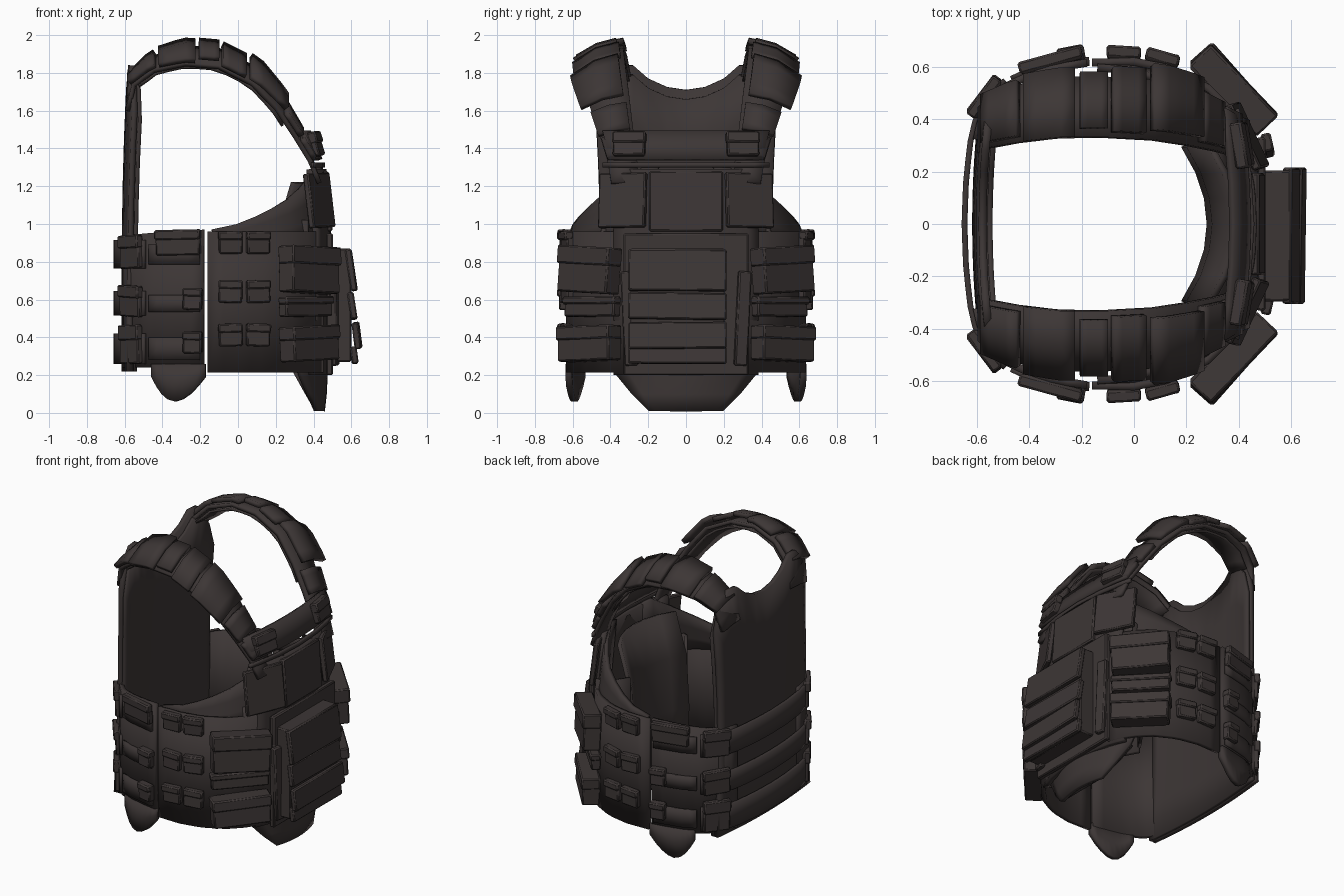
import bpy, bmesh, math, random
from mathutils import Vector, Matrix

if "Cube" in bpy.data.objects:
    bpy.data.objects.remove(bpy.data.objects["Cube"])

random.seed(4)
fabric = bpy.data.materials.new("dark brown grey fabric")
fabric.diffuse_color = (0.046, 0.037, 0.036, 1)
fabric.use_nodes = True
fabric.node_tree.nodes["Principled BSDF"].inputs["Base Color"].default_value = fabric.diffuse_color

# Half outline of the torso seen from above: back centre -> side -> chest centre
OUT = [(-.625, 0), (-.62, .15), (-.605, .3), (-.575, .43), (-.5, .52), (-.38, .575), (-.2, .615),
       (0, .62), (.15, .59), (.28, .52), (.38, .42), (.44, .28), (.465, .14), (.47, 0)]


def lerp(a, b, f):
    return a + (b - a) * f


def curve(pts, t):
    """Linear interpolation in a list of tuples, t counted in list steps."""
    i = min(max(int(t), 0), len(pts) - 2)
    return [lerp(a, b, t - i) for a, b in zip(pts[i], pts[i + 1])]


def ring(t, off=0):
    """Point on the torso outline pushed outward, and its outward direction."""
    x, y = curve(OUT, t)
    a, b = curve(OUT, max(t - .5, 0)), curve(OUT, min(t + .5, 13))
    n = Vector((-(b[1] - a[1]), b[0] - a[0])).normalized()
    return x + n.x * off, (y + n.y * off) if 0 < t < 13 else 0, n


def t_at(x):
    for i in range(13):
        if x <= OUT[i + 1][0]:
            return i + (x - OUT[i][0]) / (OUT[i + 1][0] - OUT[i][0])
    return 13


def finish(name, bm, thick=0, bevel=0, mirror=True):
    bmesh.ops.recalc_face_normals(bm, faces=bm.faces)
    me = bpy.data.meshes.new(name)
    bm.to_mesh(me)
    bm.free()
    me.materials.append(fabric)
    ob = bpy.data.objects.new(name, me)
    bpy.context.collection.objects.link(ob)
    bpy.ops.object.select_all(action='DESELECT')
    ob.select_set(True)
    bpy.context.view_layer.objects.active = ob
    bpy.ops.object.shade_smooth_by_angle(angle=math.radians(28))
    if mirror:
        m = ob.modifiers.new("mirror", 'MIRROR')
        m.use_axis = (False, True, False)
    if thick:
        s = ob.modifiers.new("thickness", 'SOLIDIFY')
        s.thickness, s.offset = thick, 0
    if bevel:
        b = ob.modifiers.new("soft edges", 'BEVEL')
        b.width, b.segments = bevel, 1
    return ob


def sheet(name, rows, thick=.03, mirror=True):
    """Cloth panel lofted through rows of points."""
    bm = bmesh.new()
    g = [[bm.verts.new(p) for p in r] for r in rows]
    for r, s in zip(g, g[1:]):
        for i in range(len(r) - 1):
            bm.faces.new((r[i], r[i + 1], s[i + 1], s[i]))
    return finish(name, bm, thick, 0, mirror)


def wrap(name, t0, t1, z0, z1, off=0, thick=.03, n=10):
    """Band following the torso outline; z0 and z1 are numbers or functions of step 0..1."""
    f0 = z0 if callable(z0) else lambda f: z0
    f1 = z1 if callable(z1) else lambda f: z1
    P = [(i / n, ring(lerp(t0, t1, i / n), off)) for i in range(n + 1)]
    return sheet(name, [[(p[0], p[1], lerp(f0(f), f1(f), k)) for f, p in P] for k in (0, .5, 1)], thick)


def pouch(name, c, size, yaw, tilt=0, flap=.4, mirror=True, jitter=3):
    """Pouch with overlapping lid; local +y points outward before yaw (degrees)."""
    w, d, h = size
    bm = bmesh.new()
    parts = [((0, 0, 0), (w, d, h))]
    if flap:
        parts.append(((0, .008, h * (.5 - flap / 2) + .005), (w * 1.04, d + .006, h * flap)))
    for pos, s in parts:
        bmesh.ops.create_cube(bm, size=1, matrix=Matrix.Translation(pos) @ Matrix.Diagonal((*s, 1)))
    r = lambda: math.radians(random.uniform(-jitter, jitter))
    M = (Matrix.Translation(c) @ Matrix.Rotation(math.radians(yaw) + r(), 4, 'Z')
         @ Matrix.Rotation(math.radians(tilt) + r(), 4, 'X') @ Matrix.Rotation(r(), 4, 'Y'))
    bm.transform(M)
    return finish(name, bm, 0, min(.008, d * .2), mirror)


def ring_pouch(name, x, z, size, **kw):
    px, py, n = ring(t_at(x), size[1] / 2 + .008)
    pouch(name, (px, py, z), size, math.degrees(math.atan2(n.y, n.x)) - 90, **kw)


# Back panel with scooped neckline, and its inner padding
top = [(0, 1.71), (.1, 1.725), (.2, 1.77), (.28, 1.84), (.36, 1.84), (.43, 1.76), (.475, 1.6)]
for name, dx, drop, th in (("back_panel", .012, 0, .03), ("back_padding", .04, .05, .02)):
    rows = []
    for k in range(7):
        row = []
        for y, zt in top:
            x = -.615 + dx + .14 * y ** 2 + .025 * (k / 6) ** 3
            w = 1 + .04 * (1 - k / 6) - .06 * math.sin(math.pi * k / 6)
            row.append((x, y * w, lerp(.22, zt - drop, k / 6)))
        rows.append(row)
    sheet(name, rows, th)

# Waist belt in two pieces with a slit on each side
wrap("rear_waist_panel", t_at(-.6), t_at(-.18), lambda f: .24, lambda f: lerp(.93, .97, f))
wrap("front_waist_panel", t_at(-.16), 11, .215, .96, n=12)
for z, h in ((.84, .15), (.58, .13), (.34, .16)):
    wrap("back_band", 0, t_at(-.48), z - h / 2, z + h / 2, .022, .022, 8)
    wrap("side_band", t_at(-.46), t_at(-.2), z - h / 2 + .02, z + h / 2 - .02, .02, .018, 5)

# Hanging side tongue
wrap("side_tongue", t_at(-.45), t_at(-.17), lambda f: .06 + .13 * abs(2 * f - 1) ** 1.7, .26, .005, .035, 8)

# Small side pouches, rear corner pads and large front corner pouches
for z in (.9, .64, .41):
    for x in (-.04, .1):
        ring_pouch("small_side_pouch", x, z, (.125, .04, .115))
ring_pouch("side_top_pouch", -.31, .9, (.24, .04, .13))
for z in (.6, .37):
    ring_pouch("side_rear_loop", -.235, z, (.1, .05, .11))
for z, h in ((.85, .17), (.59, .16), (.36, .2)):
    ring_pouch("rear_corner_pad", -.545, z, (.17, .035, h))
yaw = -49
a = math.radians(yaw + 90)
for z, h, d in ((.755, .24, .11), (.56, .1, .06), (.365, .18, .11)):
    pouch("front_corner_pouch", (.335 + math.cos(a) * d / 2, .475 + math.sin(a) * d / 2, z),
          (.36, d, h), yaw, 3)

# Chest carrier, leaning in at the top
rows = []
for z, s, dx in ((.2, 1, -.01), (.6, 1, 0), (.95, 1, .005), (1.1, .97, .0), (1.29, .9, -.02)):
    rows.append([(p[0] + dx, p[1] * s, z) for p in (ring(lerp(10.3, 13, i / 7), 0) for i in range(8))])
sheet("chest_carrier", rows, .035)

# Chest wings that sweep from the waist up to the chest
rows = []
for k in range(4):
    row = []
    for i in range(9):
        f = i / 8
        p = ring(lerp(t_at(-.12), 11.6, f))
        zt = lerp(.97, 1.3, min(1, f * 1.15) ** 1.3)
        s = 1 - .16 * k / 3 * f
        row.append((p[0] - .02 * k / 3, p[1] * s - .02, lerp(.9, zt, k / 3)))
    rows.append(row)
sheet("chest_wing", rows, .03)

# Upper chest panel under the neckline, with a webbing strip beneath
sheet("upper_chest_panel", [[(x - .2 * y * y, y * s, z) for y in (0, .15, .3, .42)]
      for x, z, s in ((.435, 1.34, .98), (.41, 1.41, 1), (.375, 1.49, 1.05))], .025)
sheet("chest_webbing", [[(.452 - .3 * y * y, y, z) for y in (0, .2, .36, .44)] for z in (1.30, 1.325)], .015)

# Inner front plate, seen through the neck
sheet("inner_plate", [[(x - 1.1 * y * y, y, z) for y in (0, .1, .2, .3)]
      for x, z in ((.31, .22), (.29, .6), (.31, .95), (.39, 1.22))], .025)
sheet("plate_side_link", [[(.21, .3, z), (.28, .4, z), (.37, .44, z)] for z in (.25, .6, 1.02)], .02)

# Chest pockets and strap buckles
pouch("chest_pocket", (.467, 0, 1.12), (.39, .045, .32), -90, 4, 0, False, 0)
pouch("chest_side_pocket", (.43, .335, 1.125), (.27, .035, .29), -62, 6, 0)
pouch("strap_buckle", (.41, .3, 1.42), (.17, .045, .125), -80, 18, .5)

# Large front pouch: backing frame, body and layered lids
pouch("front_backing", (.485, 0, .575), (.66, .035, .75), -90, 0, 0, False, 0)
pouch("front_pouch_body", (.545, -.045, .57), (.5, .11, .6), -90, 0, 0, False, 0)
for z, h, x in ((.755, .22, .6), (.565, .14, .605), (.41, .14, .63), (.305, .09, .615)):
    pouch("front_pouch_lid", (x, -.045, z), (.52, .035, h), -90, 8, 0, False, 1)
pouch("front_side_strap", (.51, .3, .5), (.07, .04, .5), -75, 0, 0)

# Groin flap tapering to the ground, curving less toward its tip
sheet("groin_flap", [[(x - c * (i / 5) ** 2, w * i / 5, z) for i in range(6)]
      for x, z, w, c in ((.46, .27, .4, .14), (.46, .2, .36, .13), (.455, .1, .28, .08), (.445, .01, .19, .03))], .03)
sheet("groin_flap_lining", [[(x, w * i / 4, z) for i in range(5)]
      for x, z, w in ((.3, .22, .34), (.35, .13, .28), (.41, .025, .18))], .02)

# Shoulder strap path: x, z, inner y, outer y, drop at the outer edge
STRAP = [(-.595, 1.62, .27, .45, .02), (-.56, 1.78, .29, .48, .04), (-.45, 1.89, .31, .53, .07),
         (-.28, 1.945, .33, .56, .09), (-.1, 1.93, .33, .56, .09), (.08, 1.84, .32, .55, .09),
         (.21, 1.68, .3, .51, .06), (.31, 1.51, .28, .46, .04), (.39, 1.36, .26, .42, .02), (.44, 1.22, .25, .4, 0)]


def strap(name, t0, t1, off, thick, u0=0, u1=1, n=4):
    rows = []
    for i in range(n + 1):
        t = lerp(t0, t1, i / n)
        x, z, a, b, d = curve(STRAP, t)
        p, q = curve(STRAP, max(t - .6, 0)), curve(STRAP, min(t + .6, 9))
        nrm = Vector((-(q[1] - p[1]), q[0] - p[0])).normalized() * off
        rows.append([(x + nrm.x, lerp(a, b, u) + off * .4 * u, z + nrm.y - d * u * u)
                     for u in (u0, (u0 + u1) / 2, u1)])
    sheet(name, rows, thick)


strap("shoulder_strap", 0, 9, -.01, .025, n=18)
strap("shoulder_lining", 1, 6.6, -.04, .015, .05, .9, 12)
# Pads sitting on the strap, the front one largest
for a, b, off, u0, u1 in ((1.0, 2.1, .02, .1, 1.02), (2.25, 3.3, .028, 0, 1.08), (3.4, 3.95, .035, .15, 1.0),
                          (4.05, 4.7, .03, .1, 1.1), (4.8, 6.1, .045, .15, 1.15), (6.3, 7.1, .02, .1, 1.0),
                          (7.25, 8.0, .015, .1, .95)):
    strap("shoulder_pad", a, b, off, .03, u0, u1)
